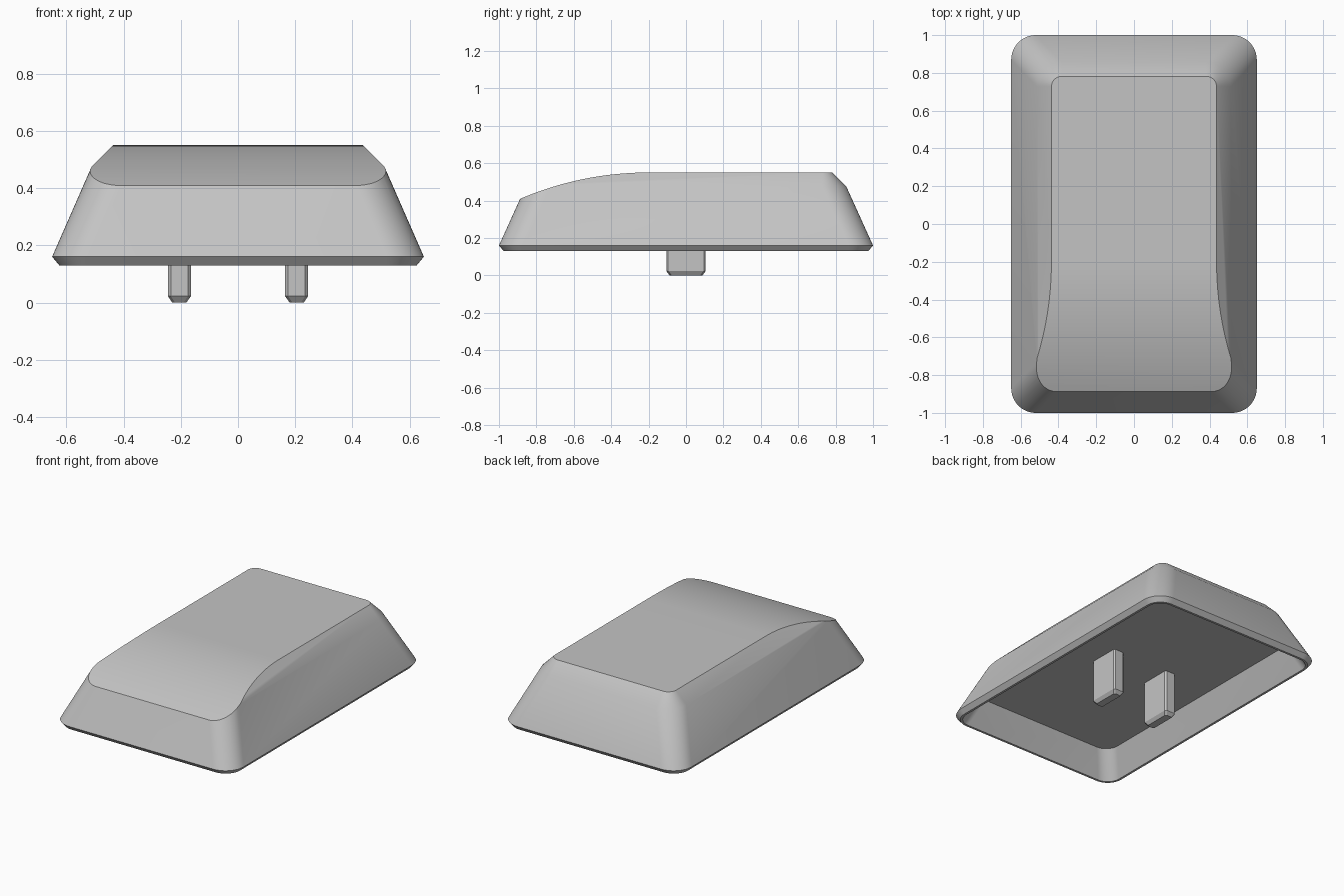
import bpy, bmesh, math

cube = bpy.data.objects.get("Cube")
if cube:
    bpy.data.objects.remove(cube, do_unlink=True)

grey = bpy.data.materials.new("light_grey")
grey.use_nodes = True
grey.diffuse_color = (0.55, 0.55, 0.55, 1)
grey.node_tree.nodes["Principled BSDF"].inputs["Base Color"].default_value = (0.55, 0.55, 0.55, 1)


def rounded_rect(hx, hy, r, steps):
    """Outline of a rectangle with rounded corners, counter-clockwise."""
    points = []
    for i, (sx, sy) in enumerate([(1, 1), (-1, 1), (-1, -1), (1, -1)]):
        for k in range(steps + 1):
            a = math.pi / 2 * (i + k / steps)
            points.append((sx * (hx - r) + r * math.cos(a), sy * (hy - r) + r * math.sin(a)))
    return points


def finish(bm, name):
    bmesh.ops.recalc_face_normals(bm, faces=bm.faces)
    mesh = bpy.data.meshes.new(name)
    bm.to_mesh(mesh)
    bm.free()
    mesh.materials.append(grey)
    obj = bpy.data.objects.new(name, mesh)
    bpy.context.collection.objects.link(obj)
    return obj


def loft(name, sections, steps):
    """Closed solid through rounded rectangles given as (z, half x, half y, radius)."""
    bm = bmesh.new()
    rings = [[bm.verts.new((x, y, z)) for x, y in rounded_rect(hx, hy, r, steps)]
             for z, hx, hy, r in sections]
    n = len(rings[0])
    for low, high in zip(rings, rings[1:]):
        for i in range(n):
            j = (i + 1) % n
            bm.faces.new((low[i], low[j], high[j], high[i]))
    bm.faces.new(rings[0])
    bm.faces.new(rings[-1])
    return finish(bm, name)


def select_only(obj):
    bpy.ops.object.select_all(action='DESELECT')
    obj.select_set(True)
    bpy.context.view_layer.objects.active = obj


# Hollow cap: ceiling, inner wall, rim, bottom chamfer, outer wall, shoulder
CEILING = 0.30
cap = loft("key_cap", [
    (CEILING, 0.533, 0.883, 0.09),
    (0.13, 0.61, 0.96, 0.09),
    (0.13, 0.625, 0.975, 0.105),
    (0.16, 0.65, 1.0, 0.13),
    (0.475, 0.512, 0.857, 0.13),
    (0.59, 0.397, 0.742, 0.015),
], 12)

# Top surface: flat at the back, rolling down to the front along an arc
TOP, TANGENT_Y, RADIUS = 0.55, -0.2, 1.746
profile = [(1.2, 0.8), (1.2, TOP)]
for k in range(29):
    a = math.radians(32) * k / 28
    profile.append((TANGENT_Y - RADIUS * math.sin(a), TOP - RADIUS * (1 - math.cos(a))))
profile.append((profile[-1][0], 0.8))
bm = bmesh.new()
face = bm.faces.new([bm.verts.new((-1, y, z)) for y, z in profile])
side = bmesh.ops.extrude_face_region(bm, geom=[face])
bmesh.ops.translate(bm, vec=(2, 0, 0),
                    verts=[v for v in side["geom"] if isinstance(v, bmesh.types.BMVert)])
cutter = finish(bm, "top_cutter")
cutter.hide_render = True

select_only(cap)
cut = cap.modifiers.new("top_cut", 'BOOLEAN')
cut.operation = 'DIFFERENCE'
cut.solver = 'EXACT'
cut.object = cutter
bpy.ops.object.modifier_apply(modifier=cut.name)
bpy.data.objects.remove(cutter, do_unlink=True)
bpy.ops.object.shade_smooth_by_angle(angle=math.radians(30))

# Two chamfered prongs under the ceiling
for name, sign in (("left_prong", 1), ("right_prong", -1)):
    prong = loft(name, [
        (0, 0.025, 0.088, 0.01),
        (0.022, 0.04, 0.105, 0.01),
        (CEILING + 0.02, 0.04, 0.105, 0.01),
    ], 1)
    prong.location.x = sign * 0.205
